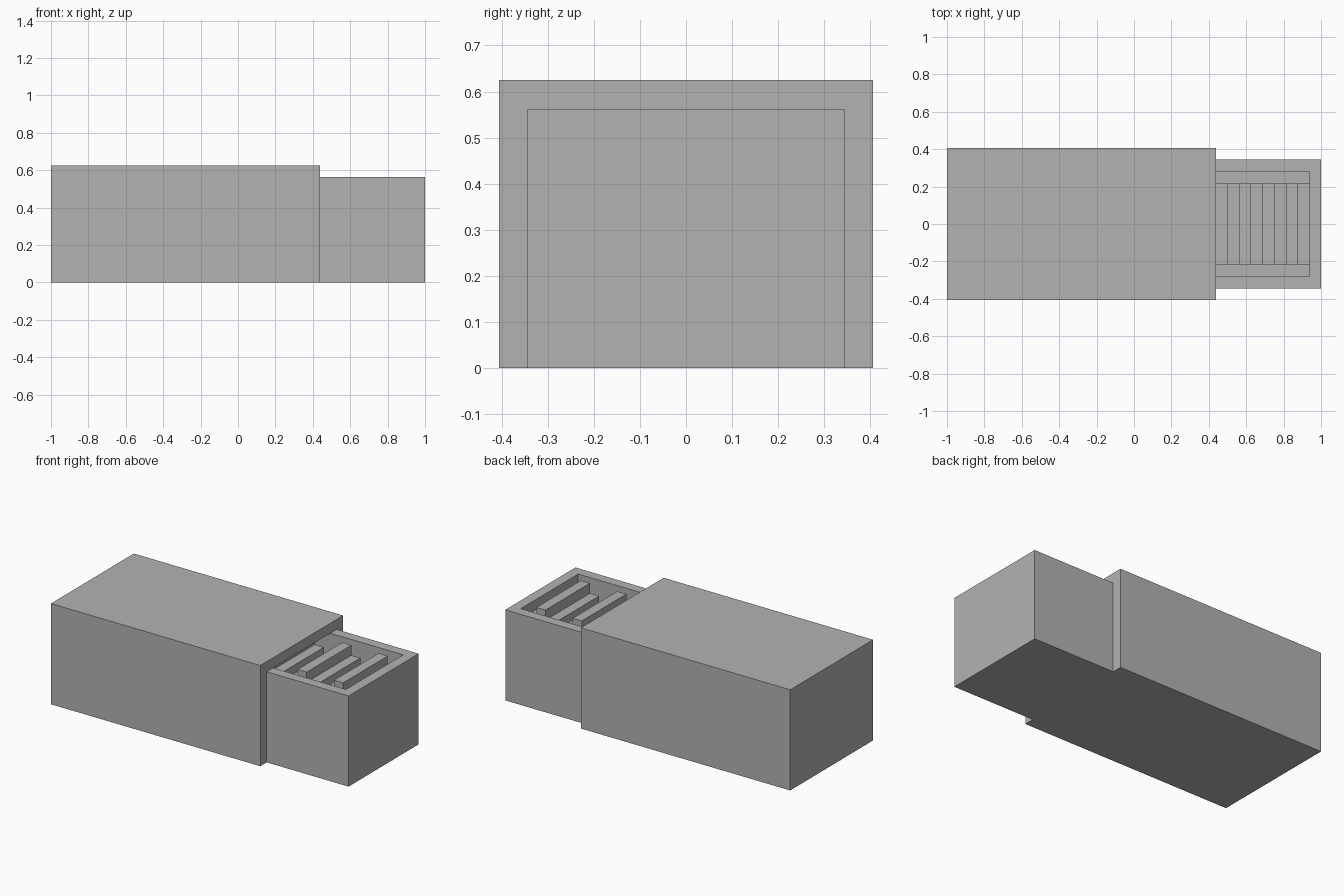
import bpy
import bmesh
from mathutils import Vector

U = 0.0625  # wall thickness and step size

if "Cube" in bpy.data.objects:
    bpy.data.objects.remove(bpy.data.objects["Cube"], do_unlink=True)

grey = bpy.data.materials.new("plain_grey")
grey.use_nodes = True
colour = (0.45, 0.45, 0.45, 1)
grey.diffuse_color = colour
grey.node_tree.nodes["Principled BSDF"].inputs["Base Color"].default_value = colour


def add_object(name, bm):
    bmesh.ops.recalc_face_normals(bm, faces=bm.faces)
    mesh = bpy.data.meshes.new(name)
    bm.to_mesh(mesh)
    bm.free()
    mesh.materials.append(grey)
    obj = bpy.data.objects.new(name, mesh)
    bpy.context.collection.objects.link(obj)
    return obj


def box(name, x0, x1, half_y, z0, z1):
    bm = bmesh.new()
    bmesh.ops.create_cube(bm, size=1)
    for v in bm.verts:
        v.co = Vector((x1 if v.co.x > 0 else x0,
                       half_y if v.co.y > 0 else -half_y,
                       z1 if v.co.z > 0 else z0))
    return add_object(name, bm)


def carve(obj, cutter):
    cutter.hide_render = True
    mod = obj.modifiers.new("hollow", "BOOLEAN")
    mod.operation = "DIFFERENCE"
    mod.solver = "EXACT"
    mod.object = cutter
    bpy.context.view_layer.objects.active = obj
    bpy.ops.object.modifier_apply(modifier=mod.name)
    bpy.data.objects.remove(cutter, do_unlink=True)


# Outer sleeve, open underneath and at the +x end
sleeve = box("sleeve", -1, 7 * U, 6.5 * U, 0, 10 * U)
carve(sleeve, box("sleeve_cutter", -15 * U, 1, 5.5 * U, -U, 9 * U))

# Sliding tray, open on top
tray = box("tray", -15 * U, 1, 5.5 * U, 0, 9 * U)
carve(tray, box("tray_cutter", -14 * U, 15 * U, 4.5 * U, U, 10 * U))

# Row of stepped ridges inside the tray, repeating every four steps
heights = [8, 9, 8, 7]
profile = [(15 * U, U)]
for i in range(29):
    z = heights[i % 4] * U
    profile += [((15 - i) * U, z), ((14 - i) * U, z)]
profile.append((-14 * U, U))

bm = bmesh.new()
face = bm.faces.new([bm.verts.new((x, -3.5 * U, z)) for x, z in profile])
side = bmesh.ops.extrude_face_region(bm, geom=[face], use_keep_orig=True)
moved = [g for g in side["geom"] if isinstance(g, bmesh.types.BMVert)]
bmesh.ops.translate(bm, verts=moved, vec=(0, 7 * U, 0))
add_object("stepped_ridges", bm)
